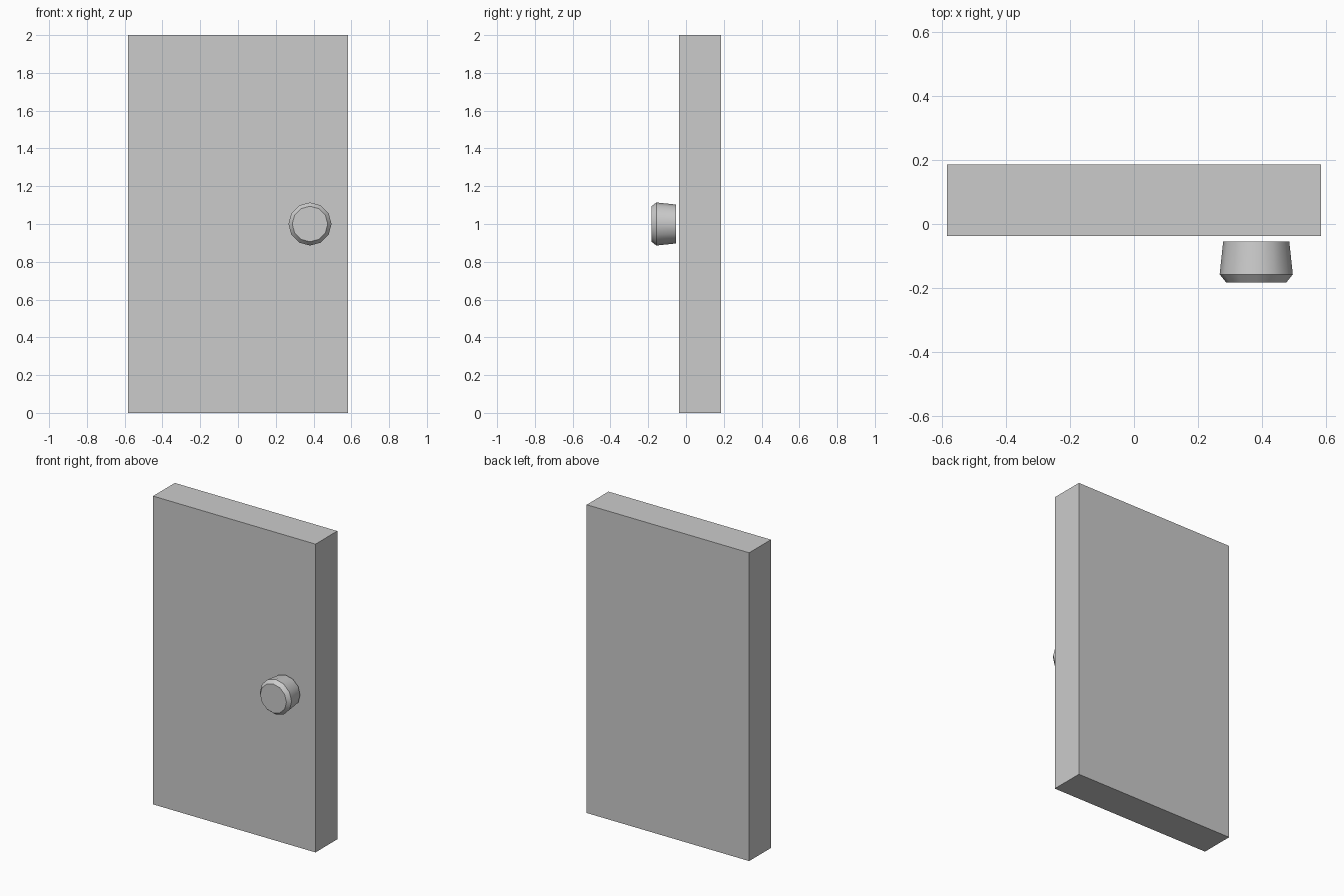
import bpy, bmesh
from math import cos, sin, pi, radians

if "Cube" in bpy.data.objects:
    bpy.data.objects.remove(bpy.data.objects["Cube"])

# Door slab
bpy.ops.mesh.primitive_cube_add(size=1, location=(0, 0.0735, 1))
door = bpy.context.object
door.name = "door_panel"
door.scale = (1.166, 0.223, 2.0)
bpy.ops.object.transform_apply(location=False, rotation=False, scale=True)

# Door knob: 12-sided lathe along y, flaring forward then chamfered
SIDES = 12
profile = [(0.103, -0.054), (0.114, -0.157), (0.094, -0.182)]
bm = bmesh.new()
rings = [[bm.verts.new((r * cos(2 * pi * i / SIDES), y, r * sin(2 * pi * i / SIDES)))
          for i in range(SIDES)] for r, y in profile]
for a, b in zip(rings, rings[1:]):
    for i in range(SIDES):
        j = (i + 1) % SIDES
        bm.faces.new((a[i], a[j], b[j], b[i]))
bm.faces.new(rings[0])
bm.faces.new(rings[-1])
bmesh.ops.recalc_face_normals(bm, faces=bm.faces)
mesh = bpy.data.meshes.new("door_knob")
bm.to_mesh(mesh)
bm.free()
knob = bpy.data.objects.new("door_knob", mesh)
knob.location = (0.381, 0, 1.0)
bpy.context.collection.objects.link(knob)
bpy.ops.object.select_all(action='DESELECT')
knob.select_set(True)
bpy.context.view_layer.objects.active = knob
bpy.ops.object.shade_smooth_by_angle(angle=radians(35))
